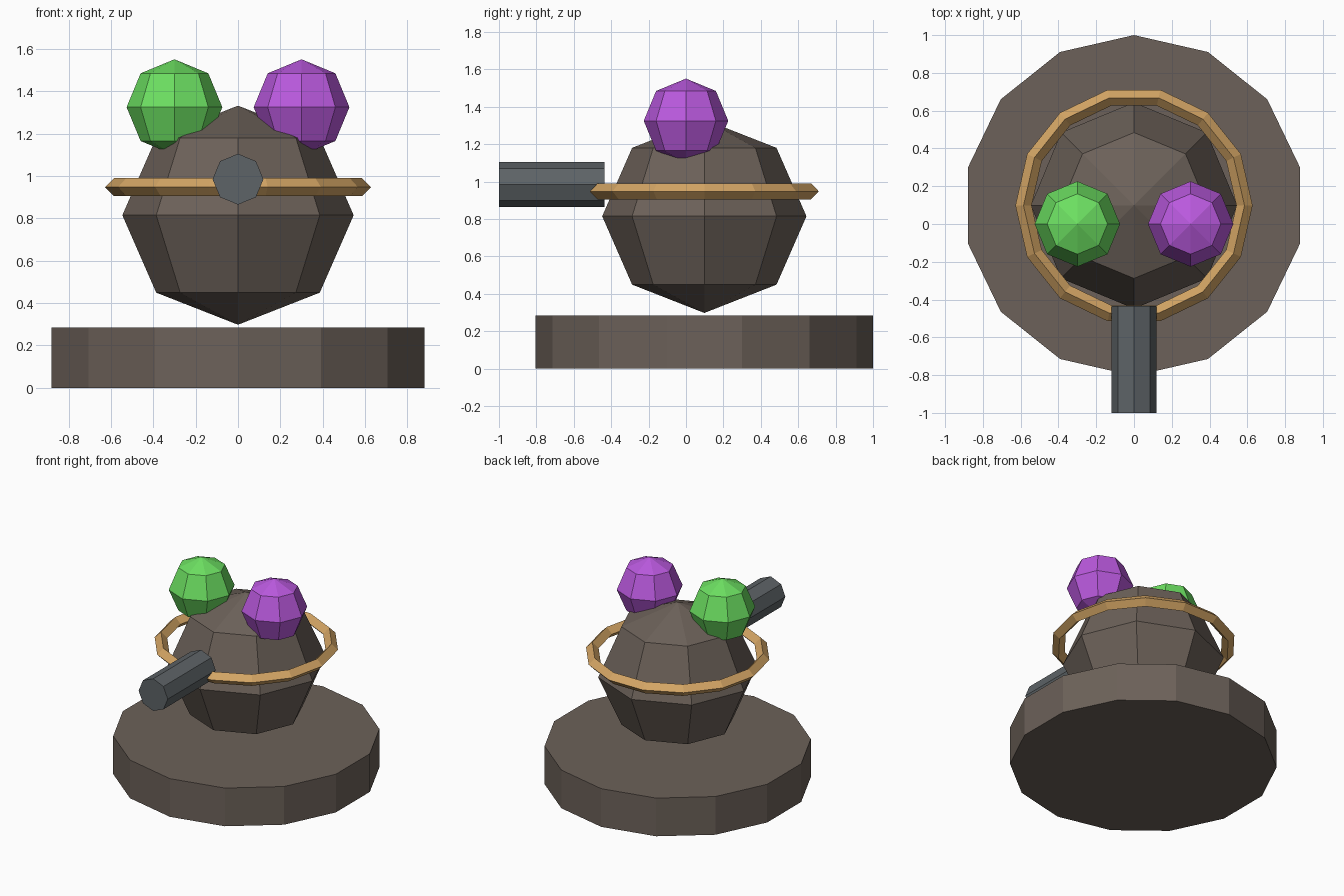
import bpy
from math import pi

if "Cube" in bpy.data.objects:
    bpy.data.objects.remove(bpy.data.objects["Cube"])

CY = 0.098  # shared centre line of base, body and ring


def material(name, rgb):
    m = bpy.data.materials.new(name)
    m.diffuse_color = (*rgb, 1)
    m.use_nodes = True
    m.node_tree.nodes["Principled BSDF"].inputs["Base Color"].default_value = m.diffuse_color
    return m


brown = material("brown", (0.15, 0.12, 0.10))
gold = material("gold", (0.66, 0.38, 0.13))
steel = material("steel", (0.11, 0.125, 0.135))
green = material("green", (0.15, 0.74, 0.12))
purple = material("purple", (0.49, 0.10, 0.73))


def finish(name, mat):
    ob = bpy.context.object
    ob.name = name
    ob.data.materials.append(mat)
    return ob


def ball(name, radius, loc, mat, squash=1.0):
    bpy.ops.mesh.primitive_uv_sphere_add(segments=8, ring_count=4, radius=radius, location=loc)
    finish(name, mat).scale.z = squash


def cylinder(name, sides, radius, depth, loc, mat, rot=(0, 0, 0)):
    bpy.ops.mesh.primitive_cylinder_add(vertices=sides, radius=radius, depth=depth,
                                        location=loc, rotation=rot)
    finish(name, mat)


# Round pedestal
cylinder("base", 14, 0.902, 0.285, (0, CY, 0.1425), brown)

# Slightly squashed body
ball("body", 0.546, (0, CY, 0.815), brown, 0.947)

# Two coloured orbs on top
ball("left_orb", 0.226, (-0.3, 0, 1.325), green)
ball("right_orb", 0.226, (0.3, 0, 1.325), purple)

# Nozzle pointing forward
cylinder("nozzle", 8, 0.12, 0.565, (0, -0.7175, 0.985), steel, (pi / 2, 0, 0))

# Ring floating around the body, diamond cross-section
bpy.ops.mesh.primitive_torus_add(major_segments=14, minor_segments=4, major_radius=0.585,
                                 minor_radius=0.043, location=(0, CY, 0.948))
finish("ring", gold)
